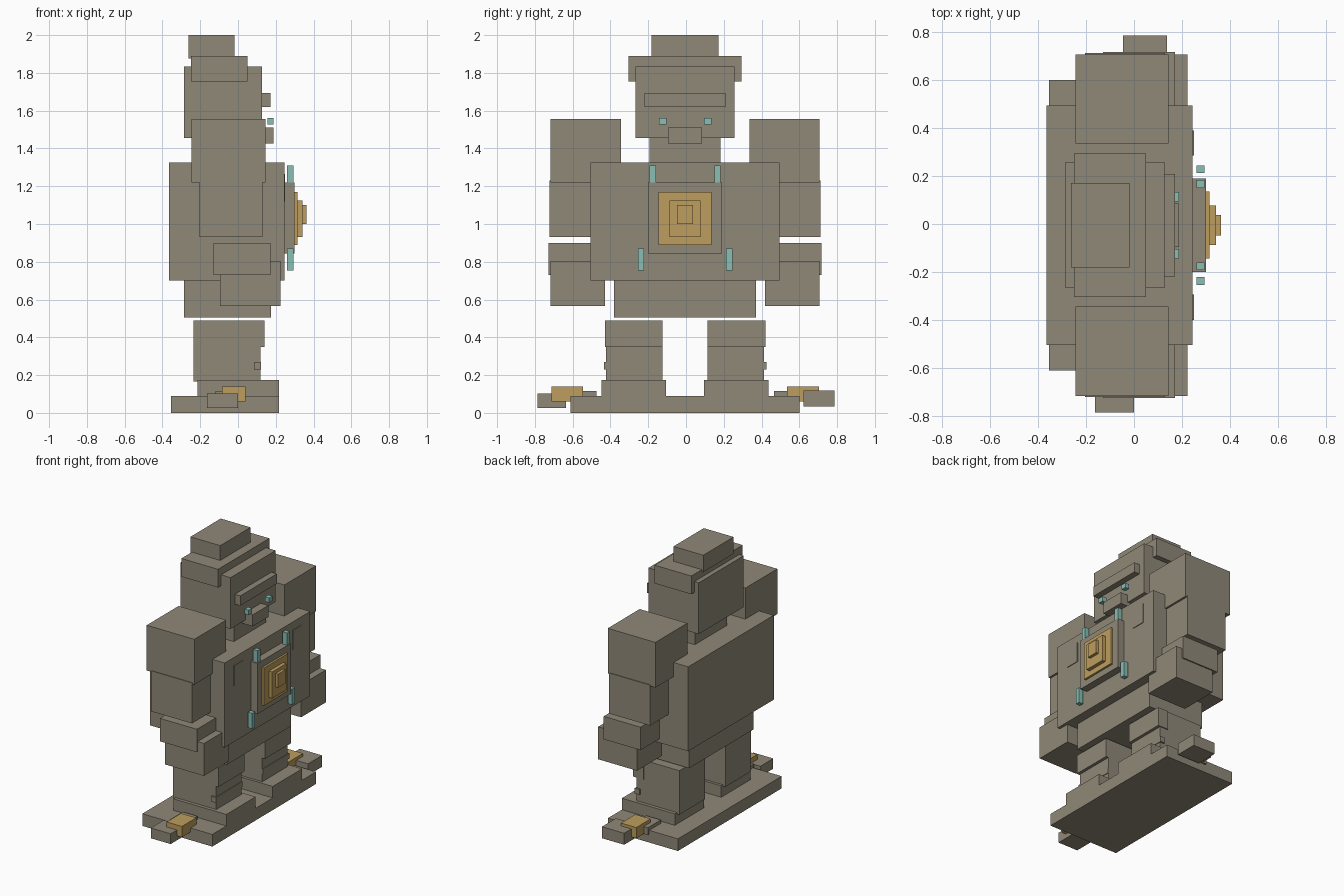
import bpy
import bmesh
from mathutils import Matrix, Vector

default_cube = bpy.data.objects.get("Cube")
if default_cube:
    bpy.data.objects.remove(default_cube, do_unlink=True)

MIDLINE = -0.005  # the body sits slightly off centre across its width


def make_material(name, red, green, blue):
    material = bpy.data.materials.new(name)
    color = (red, green, blue, 1)
    material.use_nodes = True
    material.diffuse_color = color
    material.node_tree.nodes["Principled BSDF"].inputs["Base Color"].default_value = color
    return material


stone = make_material("weathered stone", 0.28, 0.25, 0.19)
gold = make_material("dull gold", 0.51, 0.34, 0.11)
teal = make_material("glowing teal", 0.25, 0.52, 0.46)


def box(name, material, x, y, z):
    """Axis-aligned block given as a (low, high) range on each axis."""
    low, high = (Vector(corner) for corner in zip(x, y, z))
    size = Matrix.Diagonal(high - low).to_4x4()
    place = Matrix.Translation((low + high) / 2)
    bm = bmesh.new()
    bmesh.ops.create_cube(bm, size=1, matrix=place @ size)
    mesh = bpy.data.meshes.new(name)
    bm.to_mesh(mesh)
    bm.free()
    mesh.materials.append(material)
    part = bpy.data.objects.new(name, mesh)
    bpy.context.collection.objects.link(part)
    return part


def centred(name, material, x, half_width, z):
    """Block straddling the midline."""
    return box(name, material, x, (MIDLINE - half_width, MIDLINE + half_width), z)


def pair(name, material, x, y, z):
    """Two blocks mirrored across the midline; y is (inner, outer)."""
    inner, outer = y
    box(name + "_far", material, x, (MIDLINE + inner, MIDLINE + outer), z)
    box(name + "_near", material, x, (MIDLINE - outer, MIDLINE - inner), z)


# Plinth, feet and legs
centred("plinth", stone, x=(-0.355, 0.218), half_width=0.607, z=(0, 0.09))
pair("foot", stone, x=(-0.215, 0.218), y=(0.1, 0.443), z=(0.08, 0.175))
pair("leg", stone, x=(-0.235, 0.118), y=(0.12, 0.418), z=(0.165, 0.49))
pair("knee_pad", stone, x=(0.055, 0.14), y=(0.12, 0.425), z=(0.35, 0.49))
pair("shin_band", stone, x=(0.085, 0.123), y=(0.12, 0.43), z=(0.23, 0.27))

# Ornaments at both ends of the plinth
pair("gold_clasp", gold, x=(-0.085, 0.04), y=(0.54, 0.708), z=(0.06, 0.14))
pair("clasp_strap", stone, x=(-0.12, 0), y=(0.47, 0.62), z=(0.06, 0.115))
box("end_block_far", stone, x=(-0.045, 0.137), y=(0.623, 0.787), z=(0.034, 0.119))
box("end_block_near", stone, x=(-0.163, 0), y=(-0.787, -0.636), z=(0.027, 0.103))

# Torso
centred("pelvis", stone, x=(-0.285, 0.175), half_width=0.375, z=(0.505, 0.75))
centred("torso", stone, x=(-0.365, 0.245), half_width=0.5, z=(0.7, 1.325))
pair("chest_plate", stone, x=(0.24, 0.25), y=(0.29, 0.395), z=(1.12, 1.265))

# Stepped emblem panel on the chest
centred("emblem_panel", stone, x=(0.24, 0.3), half_width=0.195, z=(0.845, 1.22))
centred("emblem_base", gold, x=(0.29, 0.315), half_width=0.14, z=(0.89, 1.17))
centred("emblem_step", gold, x=(0.31, 0.342), half_width=0.083, z=(0.93, 1.125))
centred("emblem_core", gold, x=(0.34, 0.363), half_width=0.043, z=(1, 1.1))

# Glowing bars around the emblem
pair("upper_glow_bar", teal, x=(0.26, 0.295), y=(0.155, 0.188), z=(1.215, 1.31))
pair("lower_glow_bar", teal, x=(0.26, 0.295), y=(0.217, 0.25), z=(0.755, 0.87))

# Arms
pair("shoulder", stone, x=(-0.245, 0.145), y=(0.34, 0.713), z=(1.22, 1.555))
pair("upper_arm", stone, x=(-0.205, 0.13), y=(0.4, 0.718), z=(0.93, 1.23))
pair("forearm", stone, x=(-0.13, 0.172), y=(0.43, 0.722), z=(0.73, 0.9))
pair("fist", stone, x=(-0.095, 0.224), y=(0.423, 0.713), z=(0.565, 0.805))

# Neck and head
centred("neck", stone, x=(-0.2, 0.1), half_width=0.187, z=(1.3, 1.46))
centred("head", stone, x=(-0.285, 0.127), half_width=0.263, z=(1.455, 1.835))
centred("helmet_band", stone, x=(-0.25, 0.05), half_width=0.3, z=(1.755, 1.89))
centred("helmet_top", stone, x=(-0.262, -0.018), half_width=0.177, z=(1.875, 2))

# Face
centred("brow", stone, x=(0.12, 0.172), half_width=0.214, z=(1.62, 1.693))
centred("mouth", stone, x=(0.1, 0.188), half_width=0.091, z=(1.425, 1.51))
pair("eye", teal, x=(0.155, 0.188), y=(0.099, 0.139), z=(1.527, 1.562))
